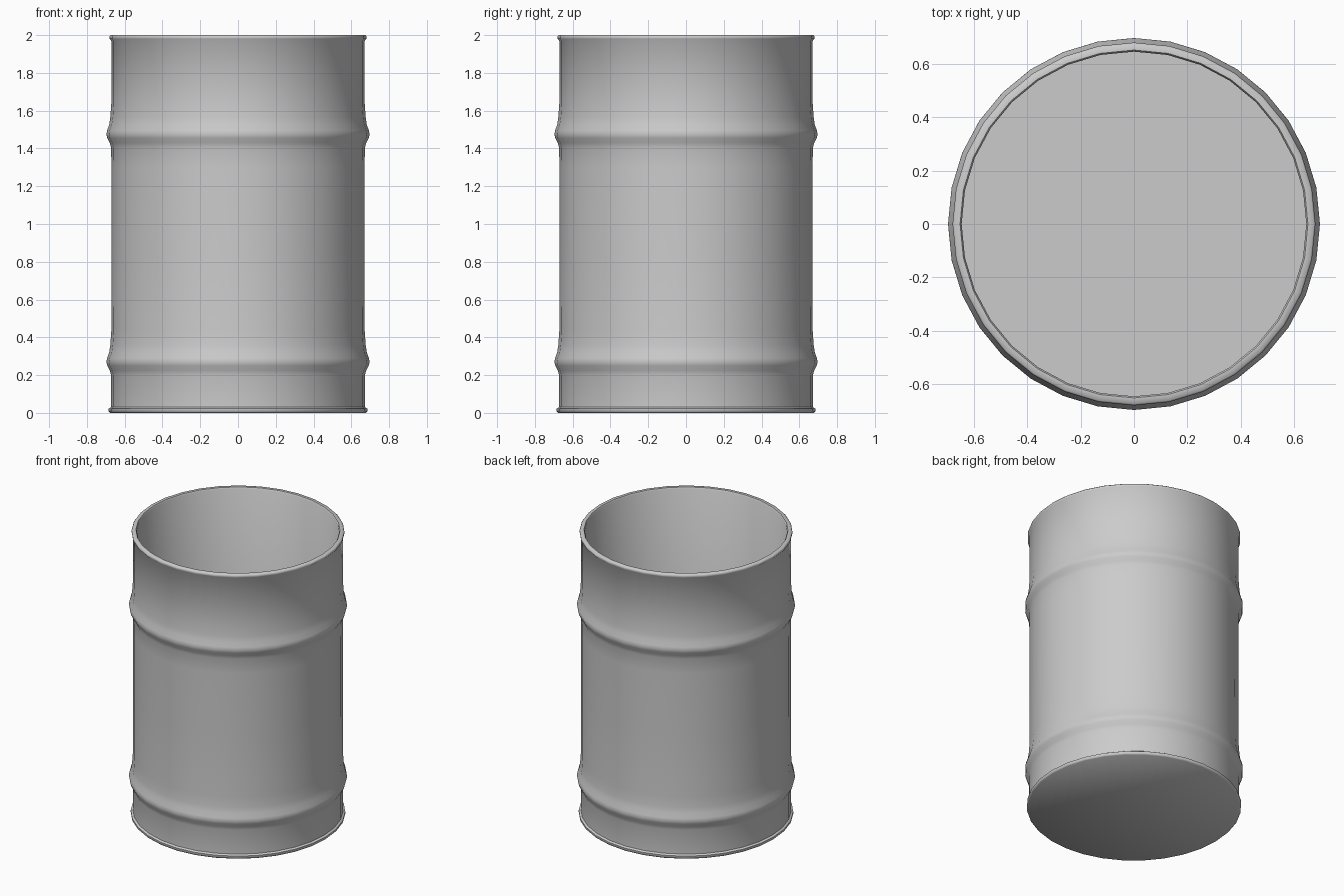
import bpy, bmesh, math

if "Cube" in bpy.data.objects:
    bpy.data.objects.remove(bpy.data.objects["Cube"])

SIDES = 32

# Ribbed wall profile helper: (radius, height) points of one rib
def rib(z):
    return [(0.672, z - 0.07), (0.679, z - 0.045), (0.692, z - 0.02), (0.697, z),
            (0.693, z + 0.02), (0.682, z + 0.05), (0.676, z + 0.09), (0.671, z + 0.16)]

# Outside from base centre up to the rim, then down the inside to the floor
profile = [(0, 0), (0.677, 0), (0.685, 0.008), (0.685, 0.022), (0.672, 0.03)]
profile += rib(0.27)
profile += [(0.67, 0.85), (0.67, 1.30)]
profile += rib(1.475)
profile += [(0.671, 1.97), (0.679, 1.98), (0.68, 1.993), (0.674, 2.0),
            (0.652, 2.0), (0.646, 1.99), (0.646, 0.03), (0, 0.03)]

# Open drum shell, revolved around z
bm = bmesh.new()
verts = [bm.verts.new((r, 0, z)) for r, z in profile]
edges = [bm.edges.new(pair) for pair in zip(verts, verts[1:])]
bmesh.ops.spin(bm, geom=verts + edges, cent=(0, 0, 0), axis=(0, 0, 1),
               angle=math.tau, steps=SIDES, use_merge=True)
bmesh.ops.remove_doubles(bm, verts=bm.verts, dist=0.0005)
bmesh.ops.recalc_face_normals(bm, faces=bm.faces)
mesh = bpy.data.meshes.new("drum_shell")
bm.to_mesh(mesh)
bm.free()
drum = bpy.data.objects.new("drum_shell", mesh)
bpy.context.collection.objects.link(drum)
bpy.context.view_layer.objects.active = drum
drum.select_set(True)
bpy.ops.object.shade_smooth_by_angle(angle=math.radians(50))
